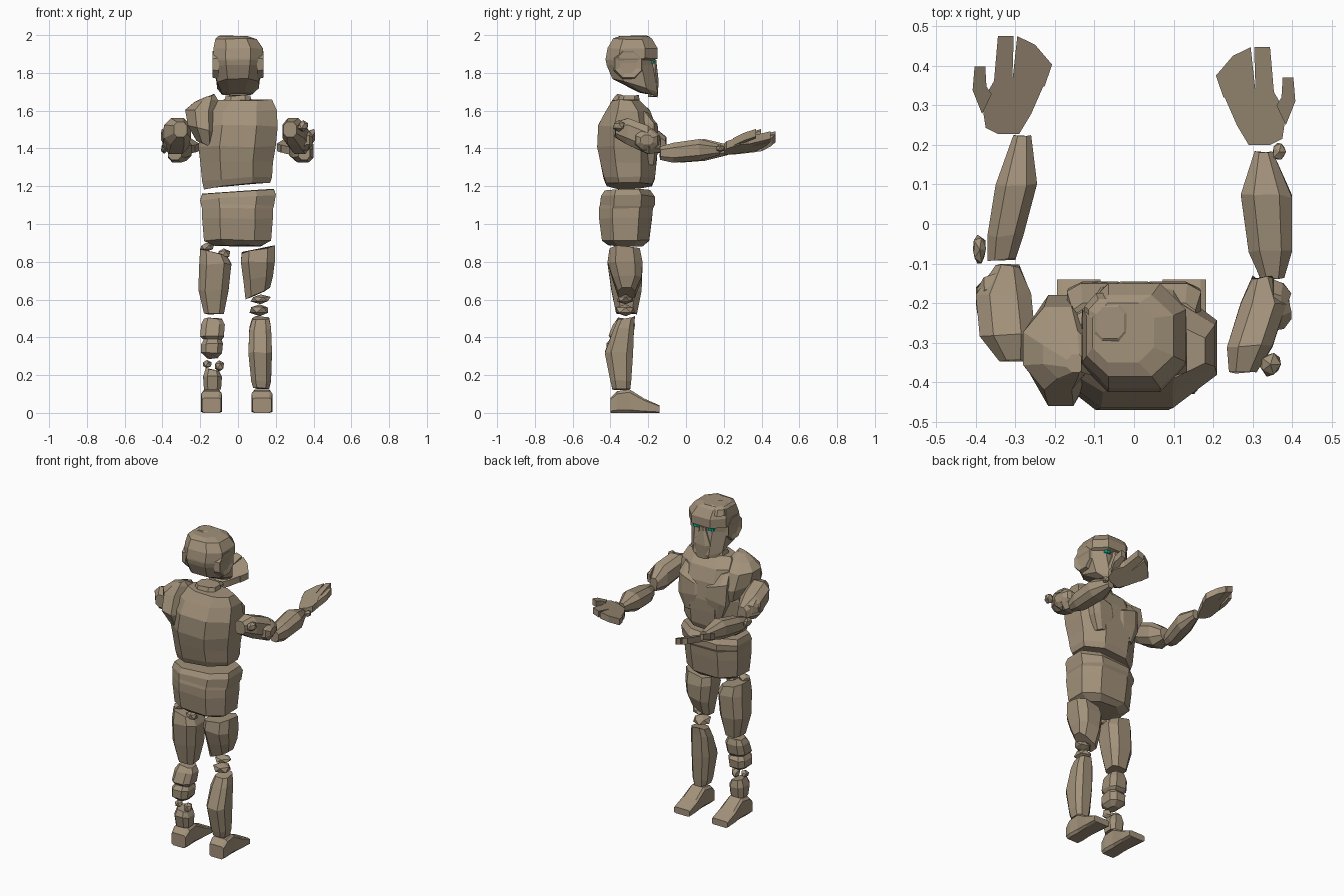
import bpy, bmesh, random
from mathutils import Vector
random.seed(4)

stone = bpy.data.materials.new("stone")
stone.diffuse_color = (0.36, 0.285, 0.195, 1)
glow = bpy.data.materials.new("eye_green")
glow.diffuse_color = (0.0, 0.5, 0.3, 1)


def finish(name, bm, mat=stone):
    bmesh.ops.recalc_face_normals(bm, faces=bm.faces)
    me = bpy.data.meshes.new(name)
    bm.to_mesh(me)
    bm.free()
    me.materials.append(mat)
    ob = bpy.data.objects.new(name, me)
    bpy.context.collection.objects.link(ob)
    return ob


def loft(name, secs, axis='z', k=0.55, jit=0.005, mat=stone):
    """Chamfered-rectangle rings: (pos, a0, a1, b0, b1[, slope_a, slope_b])."""
    bm = bmesh.new()
    rings = []
    for s in secs:
        p, a0, a1, b0, b1 = s[:5]
        sa, sb = (tuple(s[5:]) + (0, 0))[:2]
        ca, cb, ra, rb = (a0 + a1) / 2, (b0 + b1) / 2, (a1 - a0) / 2, (b1 - b0) / 2
        ring = []
        for u, v in ((1, k), (k, 1), (-k, 1), (-1, k), (-1, -k), (-k, -1), (k, -1), (1, -k)):
            a, b = ca + u * ra, cb + v * rb
            t = p + sa * (a - ca) + sb * (b - cb) + random.uniform(-jit, jit)
            co = {'z': (a, b, t), 'y': (a, t, b), 'x': (t, a, b)}[axis]
            ring.append(bm.verts.new(co))
        rings.append(ring)
    for r, q in zip(rings, rings[1:]):
        for i in range(8):
            j = (i + 1) % 8
            bm.faces.new((r[i], r[j], q[j], q[i]))
    bm.faces.new(rings[0])
    bm.faces.new(rings[-1])
    return finish(name, bm, mat)


def rock(name, c, r):
    bm = bmesh.new()
    bmesh.ops.create_icosphere(bm, subdivisions=1, radius=1)
    for v in bm.verts:
        f = random.uniform(0.85, 1.15)
        v.co = Vector([c[i] + v.co[i] * r[i] * f for i in range(3)])
    finish(name, bm)


def slab(name, pts, sx, dy, lift=0, th=0.04):
    """Extruded outline lying on the palm plane, outer edge tilted up."""
    bm = bmesh.new()
    rows = []
    for d in (0, th):
        rows.append([bm.verts.new((sx * x, y + dy, 1.373 + (0.27 + lift) * (y - 0.2) + 0.33 * (x - 0.31) + d))
                     for x, y in pts])
    n = len(pts)
    for i in range(n):
        j = (i + 1) % n
        bm.faces.new((rows[0][i], rows[0][j], rows[1][j], rows[1][i]))
    bm.faces.new(rows[0])
    bm.faces.new(rows[1])
    finish(name, bm)


# Head with brow, face plate, crest and ear discs
loft("head", [(1.69, -.085, .075, -.25, -.155, 0, -.15), (1.735, -.11, .11, -.39, -.15, 0, -.3),
              (1.84, -.125, .125, -.42, -.175), (1.868, -.128, .128, -.425, -.175),
              (1.875, -.132, .132, -.425, -.15), (1.93, -.13, .132, -.415, -.15),
              (1.98, -.12, .10, -.385, -.18), (1.995, -.105, .05, -.35, -.2)], k=.5, jit=.003)
loft("face_plate", [(1.675, -.045, .045, -.2, -.15), (1.76, -.06, .06, -.2, -.145),
                    (1.84, -.025, .025, -.2, -.155), (1.87, -.02, .02, -.2, -.155)])
loft("head_crest", [(1.95, -.125, .005, -.32, -.175), (1.985, -.115, -.005, -.31, -.19),
                    (1.998, -.095, -.025, -.29, -.21)], jit=.001)
for s in (-1, 1):
    loft("ear_disc", [(s * .1, -.385, -.225, 1.765, 1.925), (s * .134, -.375, -.235, 1.775, 1.915),
                      (s * .126, -.35, -.26, 1.80, 1.89)], 'x', k=.42, jit=0)
    loft("eye", [(1.85, s * .052 - .02, s * .052 + .02, -.2, -.168),
                 (1.866, s * .052 - .02, s * .052 + .02, -.2, -.168)], mat=glow, jit=0)

# Torso, chest plates and single raised shoulder
loft("torso", [(1.205, -.18, .17, -.42, -.18, .1), (1.24, -.19, .18, -.435, -.165, .06),
               (1.33, -.2, .185, -.455, -.155), (1.41, -.21, .2, -.47, -.15),
               (1.52, -.195, .21, -.465, -.16), (1.60, -.185, .205, -.425, -.19),
               (1.655, -.11, .18, -.39, -.25)], k=.45)
for s in (-1, 1):
    loft("chest_plate", [(1.32, s * .08 - .05, s * .08 + .05, -.22, -.16, -s * .2),
                         (1.42, s * .085 - .08, s * .085 + .08, -.22, -.145, -s * .2),
                         (1.51, s * .09 - .08, s * .09 + .08, -.24, -.15, s * .3),
                         (1.575, s * .1 - .055, s * .1 + .055, -.28, -.2, s * .4)])
loft("shoulder_plate", [(1.42, -.22, -.12, -.42, -.2, -.4), (1.50, -.265, -.105, -.46, -.18, -.2),
                        (1.60, -.28, -.105, -.42, -.21), (1.65, -.23, -.105, -.39, -.27, .1),
                        (1.68, -.17, -.125, -.375, -.33, .2)], k=.4)
loft("neck", [(1.62, -.08, .08, -.37, -.24), (1.68, -.065, .065, -.35, -.25)])

# Pelvis
loft("pelvis", [(.885, -.12, .12, -.41, -.23), (.915, -.18, .175, -.445, -.195),
                (1.03, -.19, .185, -.46, -.18), (1.08, -.19, .185, -.46, -.175),
                (1.10, -.195, .19, -.455, -.165), (1.14, -.2, .2, -.45, -.165, .07),
                (1.17, -.19, .19, -.43, -.19, .07)], k=.5)

# Legs
loft("left_thigh", [(.525, -.18, -.075, -.37, -.26), (.65, -.21, -.05, -.395, -.235),
                    (.79, -.205, -.035, -.415, -.23), (.85, -.2, -.06, -.4, -.245, -.2)])
loft("right_thigh", [(.63, .04, .17, -.36, -.27, .5), (.71, .03, .185, -.39, -.235, .2),
                     (.80, .015, .195, -.415, -.23), (.865, .02, .195, -.405, -.245, .2)])
loft("right_shin", [(.13, .08, .165, -.39, -.295), (.17, .07, .175, -.4, -.29),
                    (.32, .055, .18, -.43, -.28), (.45, .06, .175, -.385, -.275, 0, .2),
                    (.5, .075, .165, -.36, -.27, 0, .2)])
loft("left_knee", [(.385, -.18, -.09, -.39, -.3), (.405, -.2, -.075, -.41, -.28),
                   (.47, -.195, -.07, -.385, -.27), (.50, -.18, -.085, -.36, -.28)])
loft("left_shin", [(.29, -.165, -.11, -.38, -.32), (.32, -.195, -.085, -.42, -.285),
                   (.365, -.195, -.08, -.42, -.28), (.39, -.18, -.09, -.4, -.3)])
loft("left_ankle", [(.125, -.18, -.09, -.39, -.3), (.19, -.185, -.085, -.405, -.29),
                    (.23, -.17, -.1, -.39, -.3, -.2)])
for nm, x in (("left_foot", -.14), ("right_foot", .127)):
    loft(nm, [(-.4, x - .05, x + .05, 0, .08), (-.365, x - .055, x + .055, 0, .115),
              (-.3, x - .05, x + .05, 0, .125), (-.22, x - .055, x + .055, 0, .075),
              (-.14, x - .055, x + .055, 0, .04)], 'y', k=.75, jit=0)

# Arms: x and z bounds along y
z_up = [(1.46, 1.54), (1.42, 1.56), (1.37, 1.52), (1.38, 1.46)]
z_fore = [(1.34, 1.41), (1.325, 1.43), (1.335, 1.45), (1.365, 1.42)]
for nm, yx, zs in (
        ("right_upper_arm", [(-.375, .24, .31), (-.31, .235, .35), (-.2, .27, .385), (-.135, .3, .35)], z_up),
        ("left_upper_arm", [(-.345, -.34, -.27), (-.28, -.39, -.25), (-.18, -.40, -.26), (-.105, -.35, -.29)], z_up),
        ("right_forearm", [(-.135, .32, .38), (-.07, .29, .4), (.07, .27, .4), (.18, .305, .35)], z_fore),
        ("left_forearm", [(-.09, -.37, -.30), (-.03, -.37, -.28), (.1, -.35, -.245), (.22, -.305, -.26)], z_fore)):
    loft(nm, [y + z for y, z in zip(yx, zs)], 'y', k=.5)
for s, y in ((1, -.205), (-1, -.19)):
    loft("elbow_plate", [(s * .35, y - .065, y + .065, 1.385, 1.505), (s * .375, y - .06, y + .055, 1.395, 1.495),
                         (s * .395, y - .035, y + .03, 1.42, 1.47)], 'x', k=.45)

# Hands: palm with joined fingers, one finger and thumb
for side, s, dy in (("right", 1, 0), ("left", -1, .028)):
    slab(side + "_palm", [(.29, .2), (.345, .2), (.375, .215), (.385, .28), (.35, .34), (.31, .33),
                          (.265, .33), (.225, .33), (.26, .25)], s, dy)
    slab(side + "_joined_fingers", [(.226, .32), (.309, .32), (.295, .447), (.25, .425), (.207, .375)], s, dy)
    slab(side + "_finger", [(.308, .32), (.355, .32), (.344, .447), (.304, .447)], s, dy)
    slab(side + "_thumb", [(.36, .30), (.384, .25), (.408, .31), (.403, .37), (.376, .37), (.373, .32)], s, dy, .08)

# Loose stones at the joints
for c, r in (((.12, -.32, .602), (.055, .05, .024)), ((.115, -.32, .545), (.055, .055, .03)),
             ((-.165, -.35, .877), (.042, .035, .022)), ((-.075, -.36, .842), (.036, .03, .028)),
             ((-.165, -.36, .257), (.027, .03, .022)), ((-.1, -.36, .248), (.027, .03, .032)),
             ((.345, -.355, 1.52), (.03, .032, .03)), ((.367, .182, 1.4), (.018, .024, .022)),
             ((-.39, -.065, 1.4), (.018, .04, .03))):
    rock("loose_stone", c, r)
